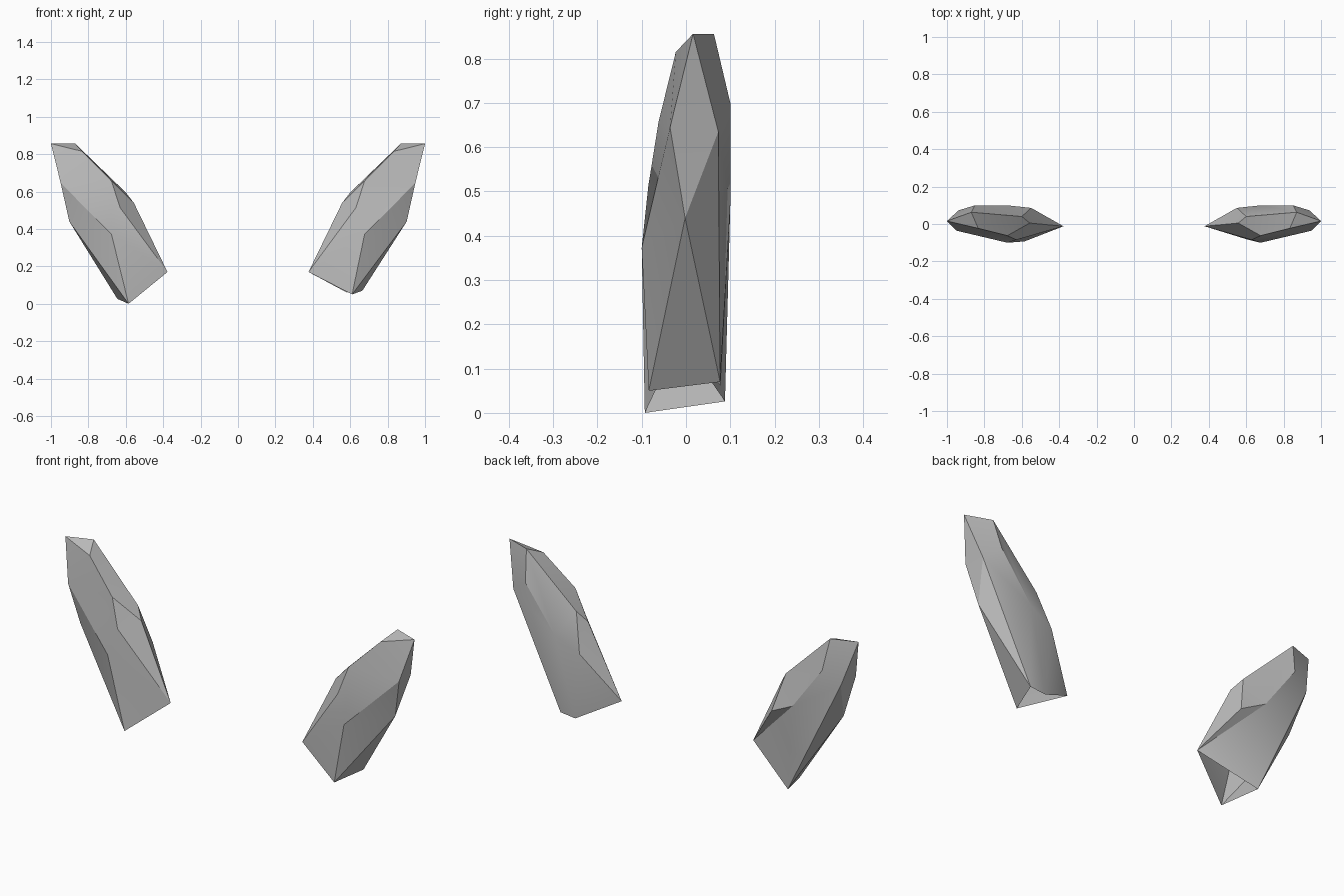
import bpy, bmesh, math

cube = bpy.data.objects.get("Cube")
if cube:
    bpy.data.objects.remove(cube)

# Plain stone grey
grey = bpy.data.materials.new("stone_grey")
grey.use_nodes = True
grey.diffuse_color = (0.5, 0.5, 0.5, 1)
grey.node_tree.nodes["Principled BSDF"].inputs["Base Color"].default_value = (0.5, 0.5, 0.5, 1)

# Corners of the shard, from tip (A) down to the open base (E, F, G, N)
CORNERS = dict(
    A=(1.0, .016, .856), B=(.87, .063, .856), C=(.833, -.023, .815),
    M=(.85, .10, .70), P=(.948, -.036, .645), Q=(.938, .073, .635),
    J=(.677, -.062, .657), T=(.60, .04, .595), D=(.557, .005, .54),
    L=(.63, -.085, .513), R=(.68, .10, .47), S=(.55, .086, .405),
    H=(.902, -.002, .44), K=(.677, -.10, .373), E=(.377, -.012, .17),
    F=(.61, -.084, .05), G=(.665, .077, .07), N=(.58, .078, .061))

# Facets shared by both shards, each spelled by its corners
FACETS = ("ABC ACP CJP PJK PKH KFH HFG PHQ HGQ APQ AQMB QGRM "
          "BTC CTJ BMRT JTD TRS TSD JDL JLK LDE LEK KEF DSE").split()


def shard(name, side, base_facets, moved):
    """Build one open-based faceted shard on the given side."""
    corners = {**CORNERS, **moved}
    bm = bmesh.new()
    verts = {}
    for facet in FACETS + base_facets.split():
        for key in facet:
            if key not in verts:
                x, y, z = corners[key]
                verts[key] = bm.verts.new((side * x, y, z))
        bm.faces.new([verts[key] for key in facet])
    bmesh.ops.recalc_face_normals(bm, faces=bm.faces)
    mesh = bpy.data.meshes.new(name)
    bm.to_mesh(mesh)
    bm.free()
    mesh.materials.append(grey)
    obj = bpy.data.objects.new(name, mesh)
    bpy.context.collection.objects.link(obj)
    return obj


# The left shard has a trimmed base; the right one reaches the ground
left = shard("left_shard", 1, "RSN RNG SEN", {})
right = shard("right_shard", -1, "ESR ERG",
              dict(F=(.585, -.093, 0), G=(.645, .088, .026)))

# Soften only the shallow creases
for obj in (left, right):
    bpy.ops.object.select_all(action='DESELECT')
    obj.select_set(True)
    bpy.context.view_layer.objects.active = obj
    bpy.ops.object.shade_smooth_by_angle(angle=math.radians(30))
